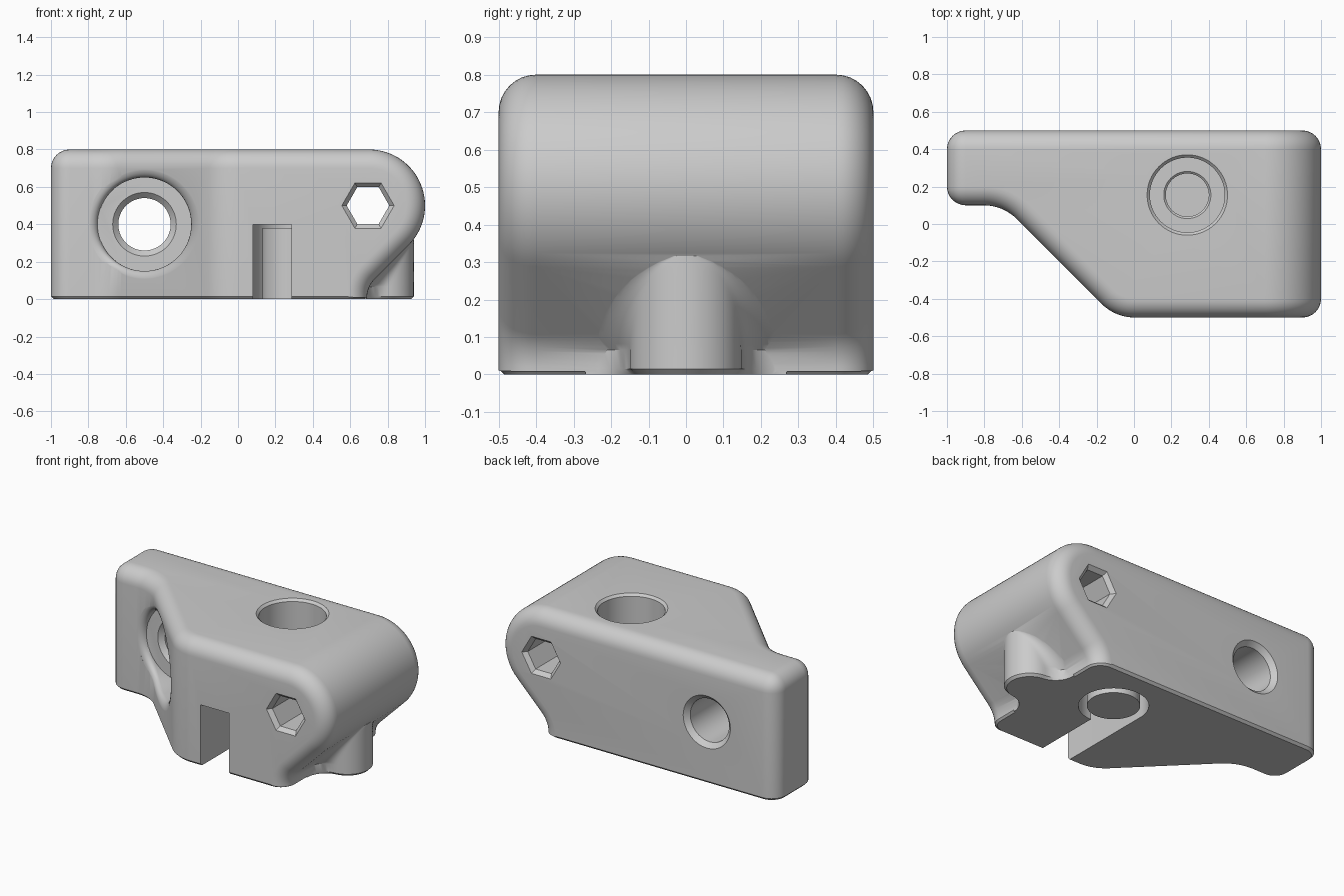
import bpy, bmesh, math
from mathutils import Vector

cube = bpy.data.objects.get("Cube")
if cube:
    bpy.data.objects.remove(cube, do_unlink=True)

grey = bpy.data.materials.new("plain grey")
grey.use_nodes = True
grey.diffuse_color = (0.6, 0.6, 0.6, 1)
grey.node_tree.nodes["Principled BSDF"].inputs["Base Color"].default_value = (0.6, 0.6, 0.6, 1)


def make(name, bm):
    bmesh.ops.recalc_face_normals(bm, faces=bm.faces)
    mesh = bpy.data.meshes.new(name)
    bm.to_mesh(mesh)
    bm.free()
    mesh.materials.append(grey)
    obj = bpy.data.objects.new(name, mesh)
    bpy.context.collection.objects.link(obj)
    return obj


def skin(name, rings):
    """Closed solid through matching rings of points."""
    bm = bmesh.new()
    loops = [[bm.verts.new(p) for p in ring] for ring in rings]
    n = len(loops[0])
    for a, b in zip(loops, loops[1:]):
        for i in range(n):
            j = (i + 1) % n
            bm.faces.new((a[i], a[j], b[j], b[i]))
    bm.faces.new(loops[0])
    bm.faces.new(loops[-1])
    return make(name, bm)


def lathe(name, center, axis, profile, sides=64):
    """Turned solid from (radius, position along axis) pairs."""
    u, v = center
    rings = []
    for r, h in profile:
        ring = []
        for i in range(sides):
            t = math.tau * i / sides
            a, b = u + r * math.cos(t), v + r * math.sin(t)
            ring.append((a, b, h) if axis == "z" else (a, h, b))
        rings.append(ring)
    return skin(name, rings)


def arc(cx, cy, r, start, end, steps):
    return [(cx + r * math.cos(start + (end - start) * i / steps),
             cy + r * math.sin(start + (end - start) * i / steps)) for i in range(steps + 1)]


def fillet(before, corner, after, r, steps=10):
    """Arc that rounds one corner of an outline."""
    c = Vector(corner)
    d1, d2 = (Vector(before) - c).normalized(), (Vector(after) - c).normalized()
    half = d1.angle(d2) / 2
    mid = c + (d1 + d2).normalized() * r / math.sin(half)
    s, e = c + d1 * r / math.tan(half) - mid, c + d2 * r / math.tan(half) - mid
    a = math.atan2(s.y, s.x)
    turn = math.atan2(s.x * e.y - s.y * e.x, s.dot(e))
    return arc(mid.x, mid.y, r, a, a + turn, steps)


def combine(target, tool, operation):
    mod = target.modifiers.new("combine", "BOOLEAN")
    mod.operation, mod.solver, mod.object = operation, "EXACT", tool
    bpy.context.view_layer.objects.active = target
    bpy.ops.object.modifier_apply(modifier=mod.name)
    bpy.data.objects.remove(tool, do_unlink=True)


# Body: side profile crossed with the stepped footprint
wall, lean = 0.69, 0.624
knee = (wall, wall - lean)
outline = [(-1, 0), (wall, 0)]
outline += fillet((wall, 0), knee, (0.912, 0.288), 0.14, 8)
outline += arc(0.7, 0.5, 0.3, -math.pi / 4, math.pi / 2, 30) + [(-1, 0.8)]
body = skin("bracket_body", [[(x, y, z) for x, z in outline] for y in (-0.8, 0.8)])

plan = [(-1.4, 0.5), (-1.4, 0.1)]
plan += fillet((-1.4, 0.1), (-0.7, 0.1), (-0.1, -0.5), 0.25)
plan += fillet((-0.7, 0.1), (-0.1, -0.5), (1.4, -0.5), 0.25)
plan += [(1.4, -0.5), (1.4, 0.5)]
combine(body, skin("plan_cutter", [[(x, y, z) for x, y in plan] for z in (-0.5, 1.3)]), "INTERSECT")

# Round the outer edges, then chamfer the foot
bm = bmesh.new()
bm.from_mesh(body.data)
bmesh.ops.remove_doubles(bm, verts=bm.verts, dist=0.0002)


def sharp_edges(on_foot):
    return [e for e in bm.edges if len(e.link_faces) == 2 and e.calc_face_angle() > 0.6
            and all(v.co.z < 0.001 for v in e.verts) == on_foot]


for on_foot, size, segments in ((False, 0.1, 8), (True, 0.015, 1)):
    bmesh.ops.bevel(bm, geom=sharp_edges(on_foot), offset=size, offset_type="OFFSET",
                    segments=segments, profile=0.5, affect="EDGES", clamp_overlap=False)
    bmesh.ops.remove_doubles(bm, verts=bm.verts, dist=0.0002)
bmesh.ops.recalc_face_normals(bm, faces=bm.faces)
bm.to_mesh(body.data)
bm.free()


# Rounded foot rib flaring into the sloping underside
def rib_section(z, nose=0.15, flare=0.12):
    w = max(wall, lean + z) - 0.004
    dx = w + flare - 0.79
    yc = math.sqrt(max((nose + flare) ** 2 - dx * dx, 0.0004))
    tip = math.atan2(yc, dx)
    side = arc(w + flare, yc, flare, math.pi, math.pi + tip, 10)
    front = arc(0.79, 0, nose, tip, -tip, 24)[1:-1]
    pts = [(0.6, yc)] + side + front + [(x, -y) for x, y in reversed(side)] + [(0.6, -yc)]
    return [(x, y, z) for x, y in pts]


rings = [rib_section(0, 0.135, 0.135), rib_section(0.015), rib_section(wall - lean)]
rings += [rib_section(0.066 + 0.25 * i / 16) for i in range(1, 17)]
combine(body, skin("foot_rib", rings), "UNION")


# Flat seat with a softened rim, sunk in the slanted front
def seat_point(t, r, lift):
    x = -0.5 + r * math.cos(t)
    slant = -0.6 - x
    blend = max(0.09 - abs(slant - 0.1), 0) ** 2 / 0.36
    y = min(slant, 0.1) - blend + lift
    return (x, min(0.13, y), 0.4 + r * math.sin(t))


angles = [math.tau * i / 72 for i in range(72)]
rings = [[(-0.5 + 0.25 * math.cos(t), 0.13, 0.4 + 0.25 * math.sin(t)) for t in angles]]
for i in range(7):
    a = math.pi / 2 * i / 6
    rings.append([seat_point(t, 0.25 + 0.05 * (1 - math.cos(a)), 0.051 * (1 - math.sin(a)) - 0.001)
                  for t in angles])
rings.append([(x, -0.8, z) for x, y, z in rings[-1]])
combine(body, skin("seat_cutter", rings), "DIFFERENCE")

# Cross bolt hole and hexagonal hole, chamfered on both faces
combine(body, lathe("cross_hole_cutter", (-0.5, 0.4), "y",
                    [(0.17, 0.6), (0.17, 0.5), (0.14, 0.47), (0.14, 0.16), (0.17, 0.13), (0.17, 0.05)]),
        "DIFFERENCE")
combine(body, lathe("hex_hole_cutter", (0.695, 0.5), "y",
                    [(0.14, 0.6), (0.14, 0.5), (0.114, 0.475), (0.114, -0.475), (0.14, -0.5), (0.14, -0.6)], 6),
        "DIFFERENCE")

# Stepped bolt hole from the top
hx, hy = 0.285, 0.155
combine(body, lathe("top_hole_cutter", (hx, hy), "z",
                    [(0.115, 0.3), (0.115, 0.49), (0.126, 0.5), (0.2, 0.5),
                     (0.2, 0.785), (0.215, 0.8), (0.215, 0.95)]), "DIFFERENCE")

# Pocket under the bolt hole with a slot to the front
pocket = arc(hx, hy, 0.205, -math.pi / 2, math.pi, 48) + [(hx - 0.205, -0.7), (hx, -0.7)]
combine(body, skin("pocket_cutter", [[(x, y, z) for x, y in pocket] for z in (-0.2, 0.4)]), "DIFFERENCE")

# Plug standing in the pocket
plug = lathe("pocket_plug", (hx, hy), "z", [(0.155, 0), (0.155, 0.38)])

for obj in (body, plug):
    bpy.ops.object.select_all(action="DESELECT")
    obj.select_set(True)
    bpy.context.view_layer.objects.active = obj
    bpy.ops.object.shade_smooth_by_angle(angle=math.radians(30))
